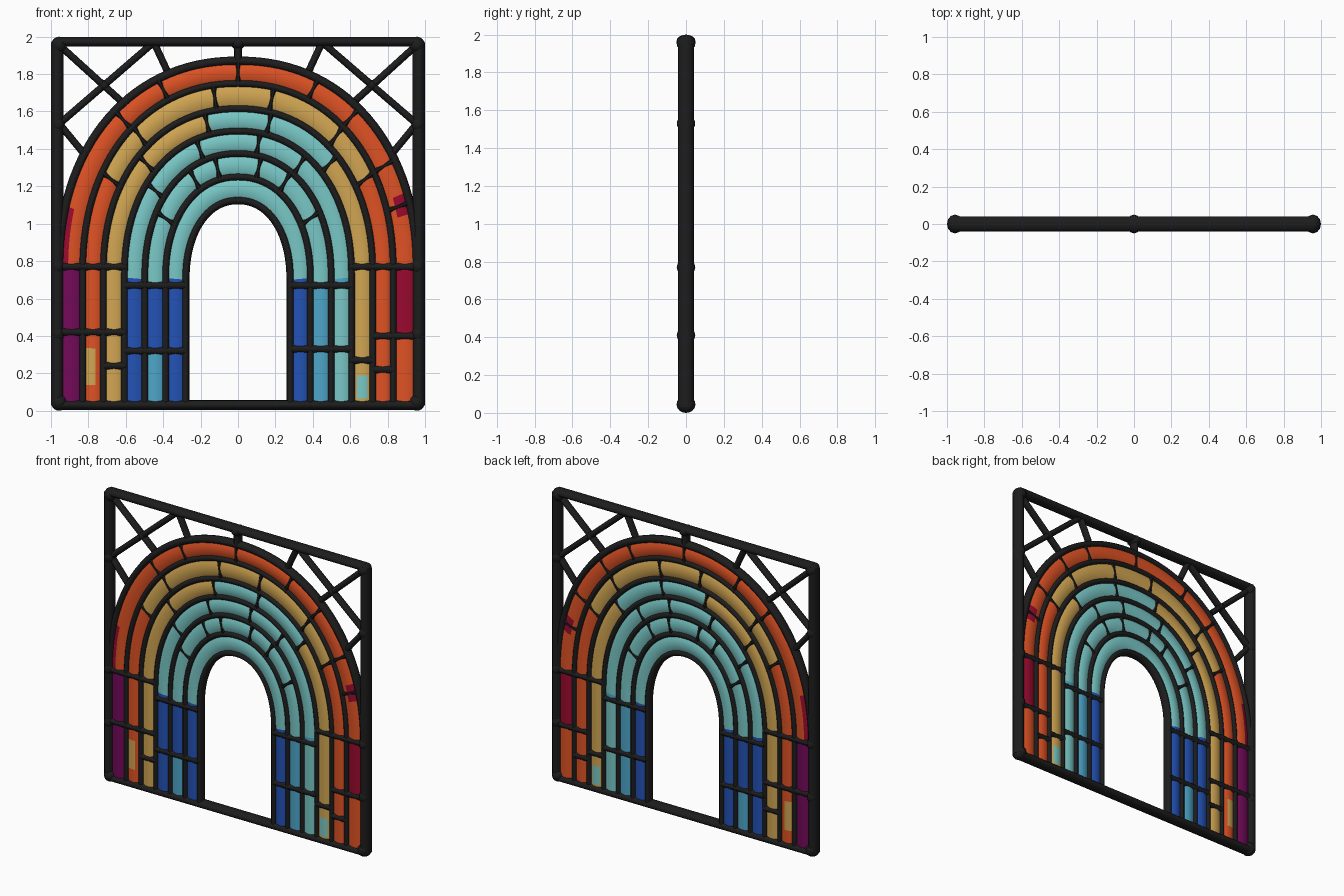
import bpy, bmesh, math
from mathutils import Vector

if "Cube" in bpy.data.objects:
    bpy.data.objects.remove(bpy.data.objects["Cube"])

COLOURS = {
    "lead": (0.012, 0.012, 0.012), "orange": (0.74, 0.085, 0.018),
    "yellow": (0.64, 0.38, 0.085), "teal": (0.19, 0.58, 0.57),
    "blue": (0.017, 0.085, 0.46), "light_blue": (0.075, 0.38, 0.58),
    "purple": (0.17, 0.003, 0.10), "crimson": (0.32, 0.003, 0.028)}
MATS = {}
for name, c in COLOURS.items():
    MATS[name] = bpy.data.materials.new(name)
    MATS[name].diffuse_color = (*c, 1)
GLASS = [n for n in COLOURS if n != "lead"]

# Nested arches, inner to outer: half width, apex height, spring height
HALF = [0.28, 0.387, 0.498, 0.607, 0.72, 0.83, 0.955]
APEX = [1.125, 1.25, 1.375, 1.495, 1.615, 1.75, 1.87]
SPRING = [0.70 + 0.01 * i for i in range(7)]
POWER = 2 / 2.15


def arch_point(i, deg):
    c, s = math.cos(math.radians(deg)), math.sin(math.radians(deg))
    x = math.copysign(abs(c) ** POWER, c) * HALF[i]
    return x, SPRING[i] + max(s, 0) ** POWER * (APEX[i] - SPRING[i])


def finish(bm, name, mats):
    bmesh.ops.recalc_face_normals(bm, faces=bm.faces)
    me = bpy.data.meshes.new(name)
    bm.to_mesh(me)
    bm.free()
    for m in mats:
        me.materials.append(MATS[m])
    ob = bpy.data.objects.new(name, me)
    bpy.context.collection.objects.link(ob)
    bpy.ops.object.select_all(action='DESELECT')
    ob.select_set(True)
    bpy.context.view_layer.objects.active = ob
    bpy.ops.object.shade_smooth_by_angle(angle=math.radians(50))
    return ob


def tube(bm, pts, r, ry, sides=10):
    """Oval bar swept along points in the window plane."""
    pts = [Vector((x, 0, z)) for x, z in pts]
    rings = []
    for k, p in enumerate(pts):
        t = (pts[min(k + 1, len(pts) - 1)] - pts[max(k - 1, 0)]).normalized()
        n = Vector((-t.z, 0, t.x))
        rings.append([bm.verts.new(p + n * r * math.cos(a) + Vector((0, ry * math.sin(a), 0)))
                      for a in (2 * math.pi * j / sides for j in range(sides))])
    for a, b in zip(rings, rings[1:]):
        for j in range(sides):
            bm.faces.new((a[j], a[(j + 1) % sides], b[(j + 1) % sides], b[j]))
    bm.faces.new(rings[0])
    bm.faces.new(rings[-1])


def knob(bm, x, z, rx, ry, rz):
    """Rounded solder joint."""
    new = bmesh.ops.create_uvsphere(bm, u_segments=12, v_segments=8, radius=1)["verts"]
    for v in new:
        v.co = (x + v.co.x * rx, v.co.y * ry, z + v.co.z * rz)


# Outer frame with soldered corners
bm = bmesh.new()
for s in (-1, 1):
    tube(bm, [(s * 0.966, 0.03), (s * 0.966, 1.97)], 0.033, 0.041, 12)
    for z in (0.045, 1.955):
        knob(bm, s * 0.957, z, 0.043, 0.05, 0.045)
    for z in (0.41, 0.77, 1.53):
        knob(bm, s * 0.962, z, 0.036, 0.049, 0.045)
for z in (0.031, 1.973):
    tube(bm, [(-0.966, z), (0.966, z)], 0.026, 0.041, 12)
knob(bm, 0, 1.965, 0.04, 0.05, 0.034)
finish(bm, "frame", ["lead"])

# Arch leads with straight legs
bm = bmesh.new()
for i in range(7):
    path = [arch_point(i, 180 - d * 3) for d in range(61)]
    if i < 6:
        path = [(-HALF[i], 0.03), (-HALF[i], 0.4)] + path + [(HALF[i], 0.4), (HALF[i], 0.03)]
    tube(bm, path, 0.024 if i == 6 else 0.021, 0.032)
finish(bm, "arch_leads", ["lead"])

# Radial leads between neighbouring arches
DIVIDERS = {5: (17, 30, 49, 65, 90, 115, 132), 4: (30, 49, 78, 98, 131, 150),
            3: (44, 77, 103, 136), 2: (55, 80, 110, 142), 1: (30, 57, 77, 103, 120, 150)}
bm = bmesh.new()
for i, angles in DIVIDERS.items():
    for d in angles:
        tube(bm, [arch_point(i, d), arch_point(i + 1, d)], 0.018, 0.03)
finish(bm, "radial_leads", ["lead"])

# Horizontal bars across the legs: x start, x end, height
BARS = [(-0.97, -0.6, 0.77), (0.6, 0.97, 0.77), (-0.61, -0.28, 0.67), (0.28, 0.61, 0.67),
        (-0.97, -0.6, 0.42), (0.72, 0.97, 0.40), (-0.61, -0.28, 0.32), (0.28, 0.61, 0.33),
        (-0.72, -0.6, 0.24), (0.6, 0.72, 0.27), (0.72, 0.83, 0.22)]
bm = bmesh.new()
for x0, x1, z in BARS:
    tube(bm, [(x0, z), (x1, z)], 0.024, 0.036)
finish(bm, "cross_bars", ["lead"])

# Open lattice in the upper corners
bm = bmesh.new()
for s in (-1, 1):
    for a, b in (((0.95, 1.95), (0.63, 1.66)), ((0.96, 1.53), (0.45, 1.97)),
                 ((0.96, 1.54), (0.82, 1.37)), ((0.45, 1.97), (0.38, 1.82))):
        tube(bm, [(s * a[0], a[1]), (s * b[0], b[1])], 0.019, 0.026)
    knob(bm, s * 0.715, 1.74, 0.028, 0.032, 0.028)
tube(bm, [(0, 1.87), (0, 1.97)], 0.022, 0.035)
finish(bm, "corner_lattice", ["lead"])


def glass_colour(band, x, z, deg, f):
    left = x < 0
    if band == 5:
        if z < 0.77:
            return "purple" if left else ("crimson" if z > 0.4 else "orange")
        edge = (deg > 163 and f > 0.6) or (13 < deg < 21 and f > 0.4)
        return "crimson" if edge else "orange"
    if band == 4:
        if left and 0.14 < z < 0.33 and f > 0.4:
            return "yellow"
        return "yellow" if 30 < deg < 150 else "orange"
    if band == 3:
        if not left and 0.07 < z < 0.19 and 0.3 < f < 0.8:
            return "teal"
        return "teal" if 44 < deg < 103 else "yellow"
    if z > (0.71 if (band != 1) else 0.67):
        return "teal"
    if band == 0:
        return "blue"
    if band == 1:
        return "blue" if left and z > 0.32 else "light_blue"
    return "blue" if left else ("teal" if z < 0.67 else "light_blue")


# Puffed glass strips filling the gap between each pair of arches
COLS = 8
for band, label in enumerate(["innermost", "second", "third", "fourth", "fifth", "outermost"]):
    bm = bmesh.new()
    stations = []
    for k in range(40):
        stations.append((180, k / 40))
    stations += [(180 - d, 1) for d in range(0, 181, 2)]
    stations += [(0, 1 - k / 40) for k in range(1, 41)]
    grids = {-1: [], 1: []}
    info = []
    for deg, u in stations:
        (xa, za), (xb, zb) = arch_point(band, deg), arch_point(band + 1, deg)
        za, zb = 0.03 + (za - 0.03) * u, 0.03 + (zb - 0.03) * u
        info.append((xa, za, xb, zb, deg))
        for side in grids:
            grids[side].append([bm.verts.new((
                xa + (xb - xa) * j / COLS,
                side * (0.008 + 0.018 * (1 - (2 * j / COLS - 1) ** 2)),
                za + (zb - za) * j / COLS)) for j in range(COLS + 1)])
    for side, g in grids.items():
        for k in range(len(g) - 1):
            for j in range(COLS):
                face = bm.faces.new((g[k][j], g[k][j + 1], g[k + 1][j + 1], g[k + 1][j]))
                c = face.calc_center_median()
                deg = (info[k][4] + info[k + 1][4]) / 2
                face.material_index = GLASS.index(
                    glass_colour(band, c.x, c.z, deg, (j + 0.5) / COLS))
    finish(bm, label + "_glass", GLASS)

for m in bpy.data.materials:
    if m.users and not m.is_grease_pencil:
        m.use_nodes = True
        m.node_tree.nodes["Principled BSDF"].inputs["Base Color"].default_value = m.diffuse_color
